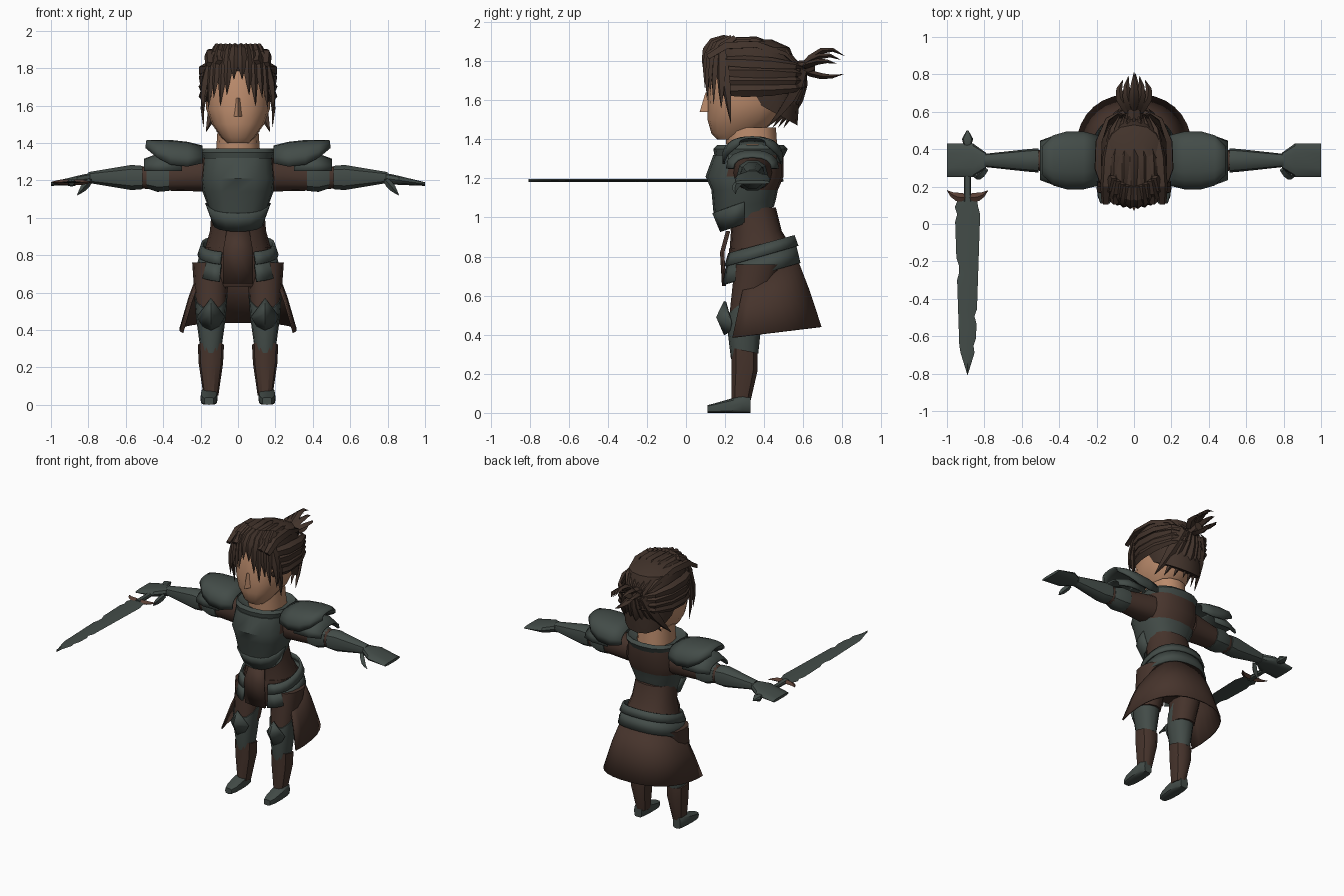
import bpy, bmesh
from math import sin, cos, pi, radians
from mathutils import Vector

cube = bpy.data.objects.get("Cube")
if cube:
    bpy.data.objects.remove(cube, do_unlink=True)


def material(name, red, green, blue):
    mat = bpy.data.materials.new(name)
    mat.use_nodes = True
    mat.diffuse_color = (red, green, blue, 1)
    mat.node_tree.nodes["Principled BSDF"].inputs["Base Color"].default_value = mat.diffuse_color
    return mat


METAL = material("dark steel", .056, .072, .065)
LEATHER = material("brown leather", .062, .034, .025)
HAIR = material("dark brown hair", .054, .033, .024)
SKIN = material("skin", .5, .26, .15)
COPPER = material("copper brown", .1, .05, .035)


def build(name, strips, mats, closed=True, mirror=False, thick=0, rule=None, angle=38):
    """Skin each strip of rings into one object."""
    bm = bmesh.new()
    for rings in strips:
        rows = [[bm.verts.new(point) for point in ring] for ring in rings]
        count = len(rows[0])
        for low, high in zip(rows, rows[1:]):
            for i in range(count if closed else count - 1):
                j = (i + 1) % count
                bm.faces.new((low[i], low[j], high[j], high[i]))
        if closed:
            bm.faces.new(rows[0])
            bm.faces.new(rows[-1])
    bmesh.ops.recalc_face_normals(bm, faces=bm.faces)
    if rule:
        for face in bm.faces:
            face.material_index = rule(face.calc_center_median(), face.normal)
    mesh = bpy.data.meshes.new(name)
    bm.to_mesh(mesh)
    bm.free()
    for mat in mats:
        mesh.materials.append(mat)
    mesh.shade_smooth()
    mesh.set_sharp_from_angle(angle=radians(angle))
    ob = bpy.data.objects.new(name, mesh)
    bpy.context.collection.objects.link(ob)
    if thick:
        solid = ob.modifiers.new("thickness", 'SOLIDIFY')
        solid.thickness = thick
        solid.offset = 0
    if mirror:
        ob.modifiers.new("mirror", 'MIRROR').use_mirror_merge = False


def level(at, wide, deep, x=0, y=0, z=0, tilt=0):
    """One elliptical section: position on the axis, two radii, centre and slope."""
    return at, wide, deep, Vector((x, y, z)), tilt


def tube(name, levels, mat, axis='Z', sides=12, arc=None, power=.85, **options):
    """Loft sections along an axis; an arc in degrees makes an open shell."""
    main = 'XYZ'.index(axis)
    first, second = [i for i in range(3) if i != main]
    start, end = arc or (0, 360)
    gaps = sides - 1 if arc else sides
    rings = []
    for at, wide, deep, centre, tilt in levels:
        ring = []
        for i in range(sides):
            a = radians(start + (end - start) * i / gaps)
            across = wide * abs(cos(a)) ** power * (1 if cos(a) > 0 else -1)
            along = deep * abs(sin(a)) ** power * (1 if sin(a) > 0 else -1)
            point = centre.copy()
            point[main] = at + tilt * along
            point[first] += across
            point[second] += along
            ring.append(point)
        rings.append(ring)
    build(name, [rings], mat if isinstance(mat, list) else [mat], closed=not arc, **options)


def locks(name, paths, width, depth, mat=HAIR, hint=None, **options):
    """Tapered diamond-section strands, each following a function of 0 to 1."""
    strips = []
    for path in paths:
        points = [Vector(path(i / 4)) for i in range(5)]
        rings = []
        for i, point in enumerate(points):
            along = (points[min(i + 1, 4)] - points[max(i - 1, 0)]).normalized()
            out = Vector(hint) if hint else point - HEAD
            side = along.cross(out).normalized()
            size = max(.04, sin(pi * (4 + 3 * i) / 16))
            side, out = side * width * size, side.cross(along) * depth * size
            rings.append([point + side, point + out, point - side, point - out])
        strips.append(rings)
    build(name, strips, [mat], angle=30, **options)


# Head and neck
HEAD = Vector((0, .34, 1.68))
tube("neck", [level(at=1.32, wide=.12, deep=.13, y=.34), level(at=1.46, wide=.11, deep=.13, y=.33)], SKIN)
tube("head", [level(at=1.4, wide=.06, deep=.07, y=.23), level(at=1.43, wide=.09, deep=.12, y=.25),
              level(at=1.5, wide=.14, deep=.18, y=.29), level(at=1.58, wide=.17, deep=.2, y=.31),
              level(at=1.75, wide=.17, deep=.21, y=.33), level(at=1.86, wide=.12, deep=.16, y=.33)],
     SKIN, sides=16)
build("nose", [[[(-half, .12, z), (0, tip, z), (half, .12, z)]
                for half, tip, z in ((.025, .07, 1.54), (.012, .1, 1.64))]], [SKIN])

# Hair base, swept top, sides and nape
tube("hair_cap", [level(at=1.57, wide=.16, deep=.18, y=.39, tilt=-.55),
                  level(at=1.67, wide=.18, deep=.21, y=.37, tilt=-.3),
                  level(at=1.78, wide=.18, deep=.23, y=.35, tilt=-.15),
                  level(at=1.87, wide=.16, deep=.2, y=.33), level(at=1.91, wide=.1, deep=.13, y=.31)],
     HAIR, sides=16, angle=30)
locks("hair_top", [lambda t, x=i * .047: (x * (1.1 - .6 * t ** 3), .35 - .25 * cos(.3 + 2.6 * t),
                                          1.75 + .16 * sin(.6 + 2.4 * t) - x * x)
                   for i in range(-3, 4)], .032, .022)
locks("hair_sides", [lambda t, k=i: (.195 * sin(.8 + 2.2 * t) ** .7, .37 - .25 * cos(.7 + 2.3 * t),
                                     1.7 + .05 * k - .02 * k * t * t)
                     for i in range(-1, 3)], .036, .02, mirror=True)
locks("hair_nape", [lambda t, x=i * .057: (x * (.4 + .6 * t), .6 - .1 * t * t - .5 * abs(x) * t, 1.75 - .29 * t)
                    for i in range(-3, 4)], .042, .028)

# Fringe and long locks framing the face
fringe = {.022: 1.74, .06: 1.66, .095: 1.6, .13: 1.64, .16: 1.58}
locks("fringe", [lambda t, x=x, tip=tip: (x * (.7 + .3 * t), .09 + .11 * (1 - t) ** 3 + 2 * x * x,
                                          1.92 + (tip - 1.92) * t ** 1.5)
                 for x, tip in fringe.items()], .034, .022, mirror=True)
locks("face_locks", [lambda t, back=back, tip=tip: (.13 + .06 * sin(2 * t), .18 + back * t, 1.88 + (tip - 1.88) * t)
                     for back, tip in ((0, 1.56), (.05, 1.48))], .03, .018, mirror=True)

# Tied tail
tube("hair_knot", [level(at=.56, wide=.05, deep=.05, z=1.75), level(at=.66, wide=.03, deep=.03, z=1.78)],
     HAIR, axis='Y', sides=8, angle=30)
locks("tail_locks", [lambda t, x=x, rise=rise: (x * sin(2.3 * t), .58 + (.23 - abs(x) / 2) * t,
                                                1.76 + rise * sin(2.4 * t))
                     for x, rise in ((-.08, .04), (-.04, .07), (0, .1), (.04, .07), (.08, .04), (.01, -.04))],
      .028, .017, hint=(0, 0, 1))

# Cuirass: steel in front and below, leather on the upper back and armpits
tube("cuirass", [level(at=1, wide=.14, deep=.14, y=.31, tilt=.4), level(at=1.06, wide=.16, deep=.16, y=.3, tilt=.2),
                 level(at=1.14, wide=.19, deep=.17, y=.3), level(at=1.21, wide=.2, deep=.2, y=.3),
                 level(at=1.32, wide=.19, deep=.18, y=.32)],
     [METAL, LEATHER], sides=16, power=.8,
     rule=lambda centre, normal: int(centre.z > 1.15 and normal.y > .25 or centre.z > 1.2 and abs(normal.x) > .85))
tube("belly_plate", [level(at=.97, wide=.13, deep=.12, y=.3, tilt=.35),
                     level(at=1.08, wide=.17, deep=.16, y=.3, tilt=.35)],
     METAL, sides=9, arc=(180, 360), thick=.012)
tube("gorget", [level(at=1.29, wide=.18, deep=.17, y=.32), level(at=1.35, wide=.2, deep=.19, y=.33),
                level(at=1.37, wide=.19, deep=.17, y=.33), level(at=1.34, wide=.13, deep=.13, y=.33)],
     METAL, sides=16)

# Waist, hips and layered belt
tube("waist", [level(at=.82, wide=.18, deep=.16, y=.38, tilt=.2), level(at=.93, wide=.15, deep=.13, y=.36),
               level(at=1.05, wide=.14, deep=.13, y=.33)], LEATHER, sides=16)
tube("pelvis", [level(at=.63, wide=.14, deep=.11, y=.37), level(at=.72, wide=.18, deep=.15, y=.37),
                level(at=.84, wide=.18, deep=.16, y=.38)], LEATHER)
for name, top, drop, wide in (("upper_belt", .86, .06, .19), ("lower_belt", .8, .09, .2)):
    tube(name, [level(at=top, wide=wide, deep=wide - .02, y=.38, tilt=.28),
                level(at=top - drop, wide=wide + .02, deep=wide, y=.38, tilt=.28)],
         METAL, sides=24, arc=(-67, 247), thick=.014)

# Cloth panels: front drape and flared back skirt
build("front_drape", [[[(-half, y, z), (0, y - .01, z), (half, y, z)]
                       for half, y, z in ((.06, .22, .93), (.08, .19, .82), (.08, .2, .65))]],
      [LEATHER], closed=False, thick=.012)
tube("skirt", [level(at=.73, wide=.2, deep=.19, y=.38, tilt=.25), level(at=.57, wide=.26, deep=.26, y=.37, tilt=.2),
               level(at=.4, wide=.31, deep=.33, y=.36, tilt=.12)], LEATHER, sides=20, arc=(-18, 198), thick=.01)


# Legs
def leg(at, wide, deep, y=.3, tilt=0):
    return level(at, wide, deep, x=.145, y=y, tilt=tilt)


tube("thigh", [leg(at=.76, wide=.1, deep=.12, y=.37), leg(at=.48, wide=.08, deep=.09, y=.31)], LEATHER, mirror=True)
tube("thigh_plate", [leg(at=.6, wide=.09, deep=.11, y=.33, tilt=.8), leg(at=.47, wide=.08, deep=.09, tilt=.3),
                     leg(at=.29, wide=.055, deep=.07, tilt=.2)], METAL, mirror=True)
build("knee_plate", [[[(.145 - half, .23, z), (.145, y, z + peak), (.145 + half, .23, z)]
                      for half, y, z, peak in ((.07, .2, .47, .1), (.06, .16, .45, .04), (.04, .2, .42, -.02))]],
      [METAL], closed=False, thick=.012, mirror=True)
tube("shin", [leg(at=.32, wide=.07, deep=.07, tilt=-.2), leg(at=.22, wide=.065, deep=.07),
              leg(at=.05, wide=.04, deep=.05, y=.28)], LEATHER, mirror=True, sides=10)
tube("boot", [level(at=at, wide=wide, deep=high / 2, x=.155, z=high / 2)
              for at, wide, high in ((.11, .025, .04), (.15, .04, .05), (.22, .046, .07), (.29, .043, .09), (.33, .03, .08))],
     METAL, axis='Y', power=.5, mirror=True)


# Arms
def arm(at, wide, deep, z=1.215):
    return level(at, wide, deep, y=.34, z=z)


tube("upper_arm", [arm(at=.17, wide=.1, deep=.09, z=1.23), arm(at=.39, wide=.07, deep=.07),
                   arm(at=.55, wide=.05, deep=.055)], LEATHER, axis='X', mirror=True)
tube("elbow_guard", [arm(at=.37, wide=.08, deep=.075), arm(at=.43, wide=.08, deep=.08),
                     arm(at=.49, wide=.06, deep=.06)], METAL, axis='X', mirror=True, sides=10)
tube("bracer", [arm(at=.51, wide=.065, deep=.065), arm(at=.57, wide=.06, deep=.07),
                arm(at=.8, wide=.035, deep=.03)], METAL, axis='X', mirror=True, sides=10)
tube("hand", [arm(at=.79, wide=.04, deep=.03, z=1.21), arm(at=.86, wide=.09, deep=.025, z=1.2),
              arm(at=1, wide=.09, deep=.01, z=1.18)], METAL, axis='X', mirror=True, sides=10, power=.7)
locks("thumb", [lambda t: (.79 + .07 * t, .29 - .04 * sin(2 * t), 1.2 - .08 * t)], .02, .02, METAL,
      hint=(0, 1, 0), mirror=True)

# Shoulder plates: a domed upper shell over a narrower lower one
tube("pauldron", [arm(at=.19, wide=.13, deep=.07, z=1.31), arm(at=.27, wide=.15, deep=.1, z=1.3),
                  arm(at=.36, wide=.15, deep=.1, z=1.31), arm(at=.43, wide=.13, deep=.07, z=1.34),
                  arm(at=.49, wide=.07, deep=.03, z=1.38)],
     METAL, axis='X', sides=11, arc=(-12, 192), thick=.012, mirror=True)
tube("lower_pauldron", [arm(at=.3, wide=.13, deep=.09, z=1.25), arm(at=.42, wide=.13, deep=.09, z=1.25),
                        arm(at=.5, wide=.1, deep=.06, z=1.25)],
     METAL, axis='X', sides=9, arc=(0, 180), thick=.012, mirror=True)

# Sword with a chipped blade
GRIP = Vector((-.89, 0, 1.19))
blade = []
for i in range(25):
    half = min(.05 + .02 * i, .07 - .0013 * i, .012 * (24.1 - i))
    left = half - (.012 if i in (2, 9, 10) else 0)
    right = half - (.012 if i in (1, 16, 20) else 0)
    blade.append([GRIP + Vector((x, .13 - .039 * i, z))
                  for x, z in ((-left, 0), (0, .008), (right, 0), (0, -.008))])
build("blade", [blade], [METAL])


def hilt(at, radius):
    return level(at, radius, radius * .8, x=GRIP.x, z=GRIP.z)


tube("grip", [hilt(at=.12, radius=.02), hilt(at=.44, radius=.015)], METAL, axis='Y', sides=8)
tube("pommel", [hilt(at=.42, radius=.02), hilt(at=.455, radius=.03), hilt(at=.5, radius=.005)],
     METAL, axis='Y', sides=8)
locks("guard", [lambda t, way=way: GRIP + Vector((way * .11 * t, .14 + .04 * t ** 3, 0)) for way in (-1, 1)],
      .025, .016, COPPER, hint=(0, 0, 1))
